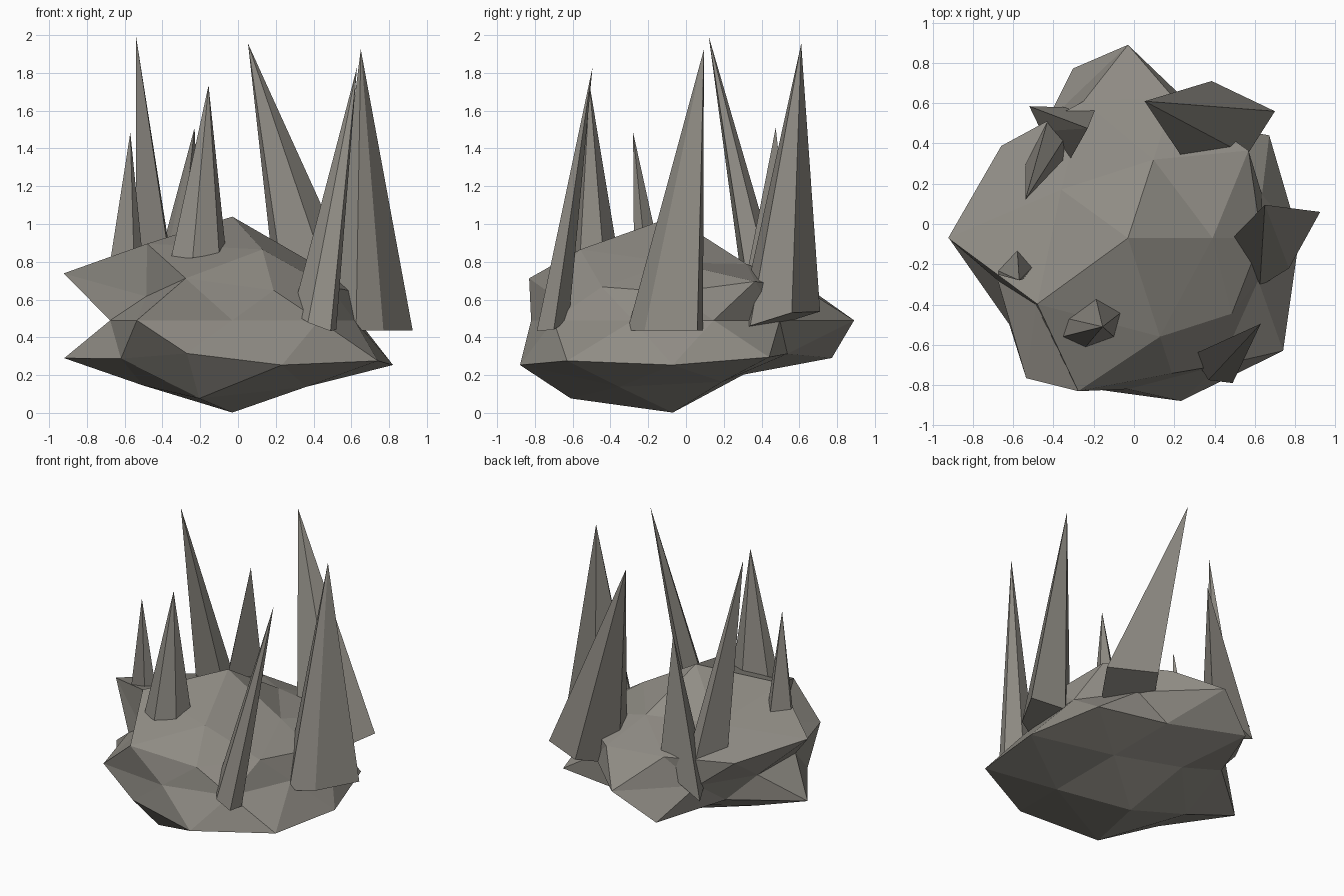
import bpy, bmesh, math
from mathutils import Vector

CENTRE = Vector((-0.03, -0.07, 0.49))
FLATTEN = 0.45

STONE = bpy.data.materials.new("stone")
STONE.diffuse_color = (0.28, 0.265, 0.235, 1)

# Rock radii: ring height on the unit sphere -> first angle, step, radii
RINGS = {
    1.0: (0, 360, [1.22]),
    0.8507: (0, 72, [0.80, 0.78, 0.78, 1.06, 0.98]),
    0.5257: (36, 72, [0.87, 0.84, 1.05, 0.94, 0.75]),
    0.4472: (0, 72, [0.74, 0.82, 0.87, 0.63, 0.79]),
    0.0: (18, 36, [0.70, 0.70, 0.96, 0.70, 0.67, 0.68, 0.86, 0.75, 0.78, 0.68]),
    -0.4472: (36, 72, [0.97, 0.99, 0.995, 0.87, 1.065]),
    -0.5257: (0, 72, [1.0, 0.75, 0.70, 0.857, 1.0]),
    -0.8507: (36, 72, [0.85, 0.75, 0.90, 1.08, 0.92]),
    -1.0: (0, 360, [1.085]),
}


def finish(name, bm):
    bmesh.ops.recalc_face_normals(bm, faces=bm.faces)
    mesh = bpy.data.meshes.new(name)
    bm.to_mesh(mesh)
    bm.free()
    mesh.materials.append(STONE)
    bpy.context.collection.objects.link(bpy.data.objects.new(name, mesh))


def spike(name, tip, z, base, tilt=(0, 0)):
    """Pointed crystal on a polygon base lying in a tilted plane."""
    bm = bmesh.new()
    mx = sum(p[0] for p in base) / len(base)
    my = sum(p[1] for p in base) / len(base)
    ring = [bm.verts.new((x, y, z + tilt[0] * (x - mx) + tilt[1] * (y - my)))
            for x, y in base]
    top = bm.verts.new(tip)
    bm.faces.new(ring)
    for i, v in enumerate(ring):
        bm.faces.new((v, ring[(i + 1) % len(ring)], top))
    finish(name, bm)


# Flattened, lumpy rock
bm = bmesh.new()
bmesh.ops.create_icosphere(bm, subdivisions=2, radius=1)
for v in bm.verts:
    d = v.co.normalized()
    start, step, radii = RINGS[min(RINGS, key=lambda h: abs(h - d.z))]
    angle = math.degrees(math.atan2(d.y, d.x))
    r = radii[round((angle - start) / step) % len(radii)]
    v.co = CENTRE + Vector((d.x, d.y, d.z * FLATTEN)) * r
finish("rock", bm)

# Spikes on the left
spike("spike_left_tall", (-0.54, 0.12, 1.995), 0.66,
      [(-0.54, 0.30), (-0.43, 0.51), (-0.33, 0.45), (-0.34, 0.33)])
spike("spike_left_back", (-0.23, 0.475, 1.51), 0.50,
      [(-0.52, 0.585), (-0.19, 0.575), (-0.34, 0.28), (-0.46, 0.46)], (0.5, 0))
spike("spike_left_small", (-0.57, -0.28, 1.485), 0.78,
      [(-0.68, -0.23), (-0.58, -0.125), (-0.50, -0.21), (-0.55, -0.275), (-0.68, -0.25)])

# Spike at the front
spike("spike_front", (-0.156, -0.51, 1.735), 0.84,
      [(-0.19, -0.365), (-0.065, -0.44), (-0.10, -0.56), (-0.24, -0.61),
       (-0.355, -0.56), (-0.33, -0.47)], (0.1, 0.15))

# Spikes on the right
spike("spike_back_large", (0.053, 0.61, 1.955), 0.48,
      [(0.386, 0.71), (0.70, 0.56), (0.56, 0.34), (0.28, 0.27), (0.22, 0.45)],
      (0.1, 0.25))
spike("spike_right_large", (0.65, 0.095, 1.925), 0.435,
      [(0.46, -0.10), (0.625, -0.31), (0.77, -0.22), (0.925, 0.06), (0.66, 0.09)])
spike("spike_right_front", (0.63, -0.495, 1.83), 0.475,
      [(0.29, -0.65), (0.37, -0.775), (0.49, -0.79), (0.52, -0.70), (0.42, -0.62)],
      (-0.35, 0.2))
